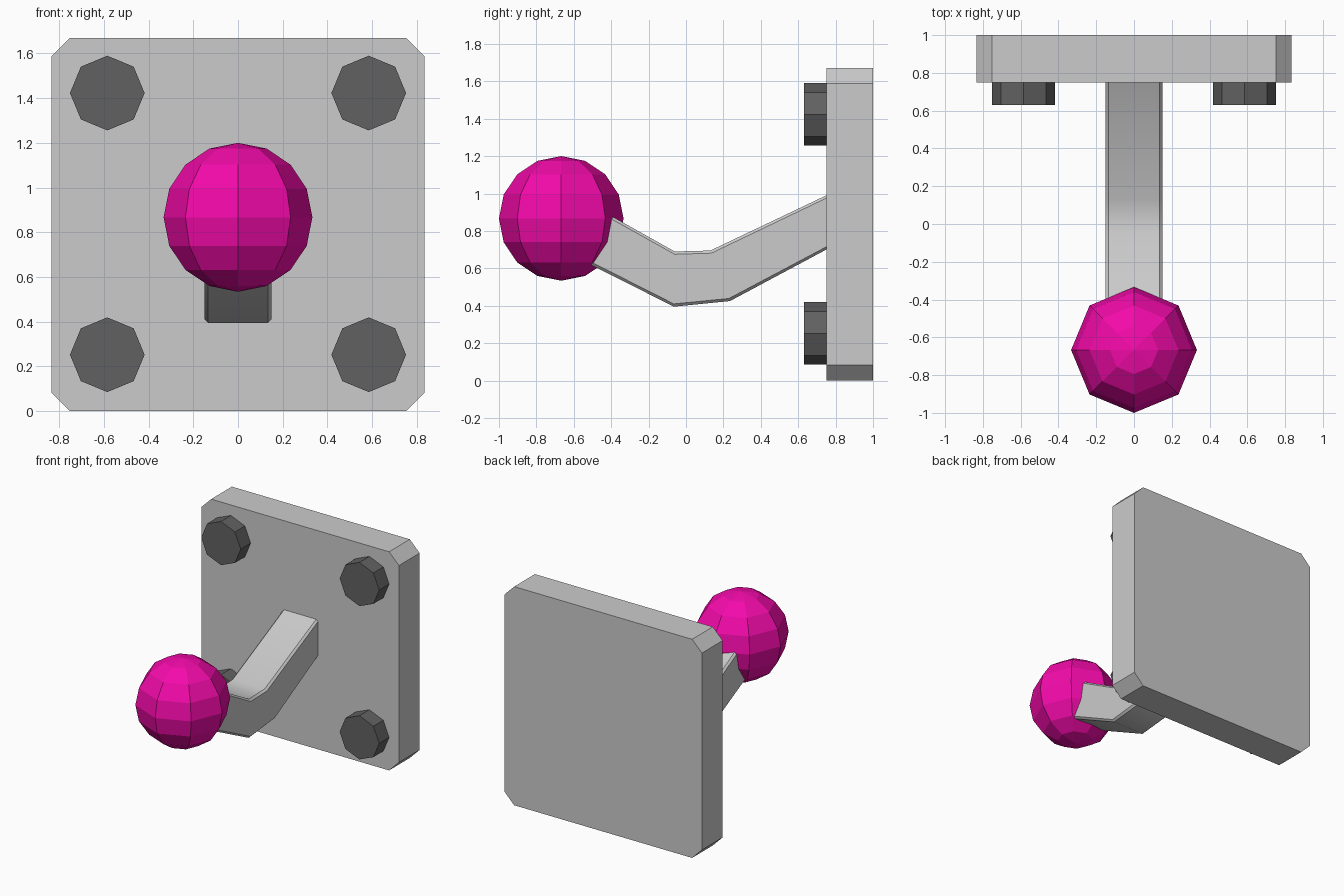
import bpy, bmesh, math

if "Cube" in bpy.data.objects:
    bpy.data.objects.remove(bpy.data.objects["Cube"])


def material(name, rgb):
    m = bpy.data.materials.new(name)
    m.diffuse_color = (*rgb, 1)
    m.use_nodes = True
    m.node_tree.nodes["Principled BSDF"].inputs["Base Color"].default_value = m.diffuse_color
    return m


def loft(name, rings, mat=None):
    """Closed solid skinned through equally sized rings of points."""
    bm = bmesh.new()
    loops = [[bm.verts.new(p) for p in ring] for ring in rings]
    n = len(loops[0])
    for a, b in zip(loops, loops[1:]):
        for i in range(n):
            j = (i + 1) % n
            bm.faces.new((a[i], a[j], b[j], b[i]))
    bm.faces.new(loops[0][::-1])
    bm.faces.new(loops[-1])
    bmesh.ops.recalc_face_normals(bm, faces=bm.faces)
    mesh = bpy.data.meshes.new(name)
    bm.to_mesh(mesh)
    bm.free()
    ob = bpy.data.objects.new(name, mesh)
    bpy.context.collection.objects.link(ob)
    if mat:
        mesh.materials.append(mat)
    return ob


def chamfered_rect(w, lo, hi, c):
    """Rectangle outline of half width w with cut corners, as (x, v) pairs."""
    return [(-w + c, lo), (w - c, lo), (w, lo + c), (w, hi - c),
            (w - c, hi), (-w + c, hi), (-w, hi - c), (-w, lo + c)]


pink = material("pink", (0.9, 0.003, 0.4))
dark = material("dark_grey", (0.12, 0.12, 0.12))

# Wall plate with cut corners
outline = chamfered_rect(0.835, 0, 1.67, 0.083)
loft("wall_plate", [[(x, y, z) for x, z in outline] for y in (0.75, 1.0)])

# Four octagonal bolt heads
for side, sx in (("left", -1), ("right", 1)):
    for level, cz in (("lower", 0.252), ("upper", 1.423)):
        rings = [[(sx * 0.585 + 0.167 * math.cos(k * math.pi / 4), y,
                   cz + 0.167 * math.sin(k * math.pi / 4)) for k in range(8)]
                 for y in (0.63, 0.75)]
        loft(f"bolt_{level}_{side}", rings, dark)

# Bent arm: (bottom, top) point of each cross-section in y, z
stations = [((0.75, 0.70), (0.75, 0.99)),
            ((0.235, 0.425), (0.13, 0.695)),
            ((-0.065, 0.395), (-0.06, 0.69)),
            ((-0.62, 0.675), (-0.56, 0.97))]
section = chamfered_rect(0.15, 0, 1, 0.015)
rings = []
for (by, bz), (ty, tz) in stations:
    h = math.hypot(ty - by, tz - bz)
    rings.append([(x, by + (ty - by) * v / h, bz + (tz - bz) * v / h)
                  for x, v in chamfered_rect(0.15, 0, h, 0.015)])
arm = loft("arm", rings)
bpy.ops.object.select_all(action="DESELECT")
arm.select_set(True)
bpy.context.view_layer.objects.active = arm
bpy.ops.object.shade_smooth_by_angle(angle=math.radians(35))

# Faceted ball knob
bpy.ops.mesh.primitive_uv_sphere_add(segments=8, ring_count=8, radius=0.333,
                                     location=(0, -0.667, 0.867))
knob = bpy.context.object
knob.name = "ball_knob"
knob.data.materials.append(pink)
